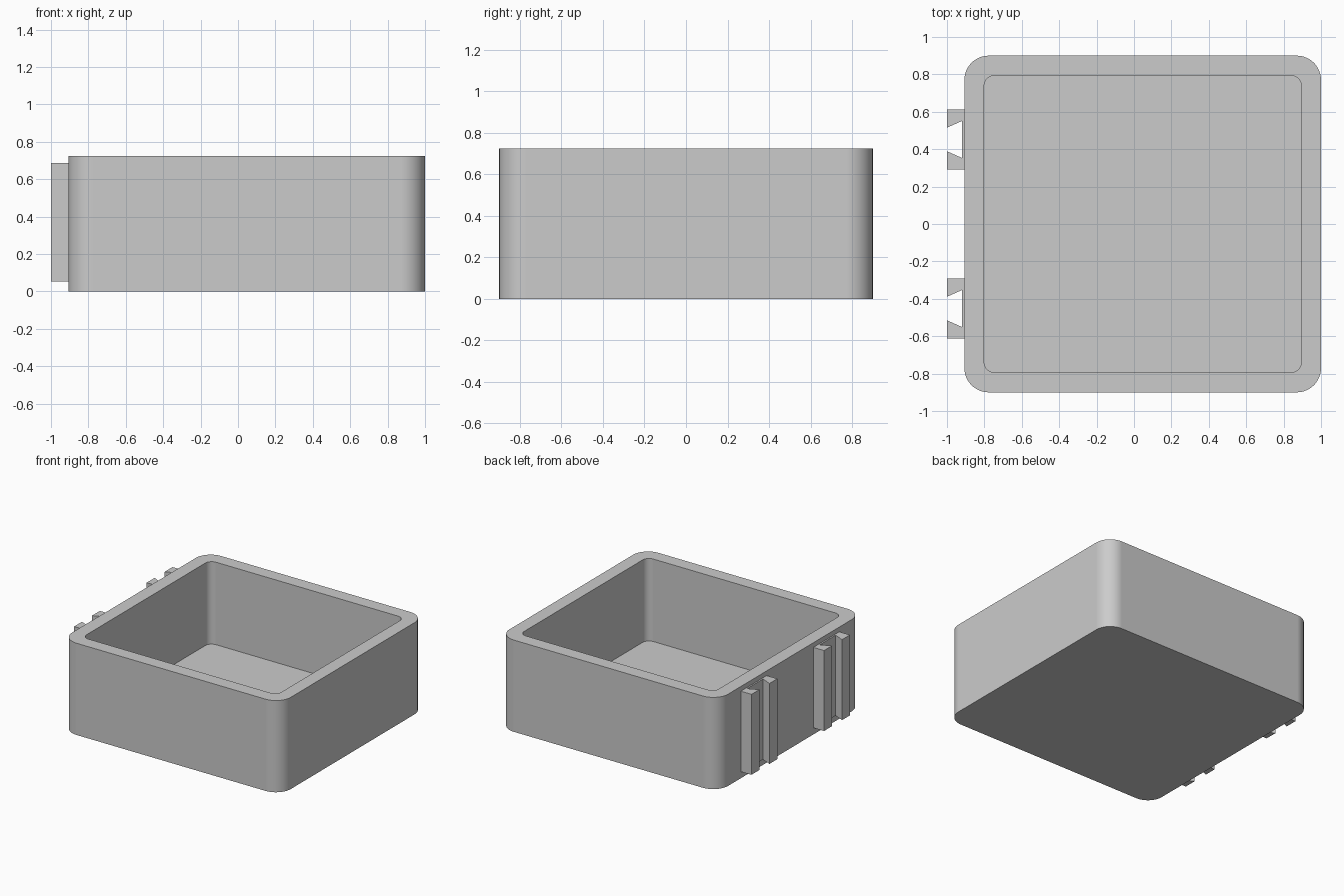
import bpy, bmesh, math
from mathutils import Vector

cube = bpy.data.objects.get("Cube")
if cube:
    bpy.data.objects.remove(cube, do_unlink=True)

grey = bpy.data.materials.new("plain grey")
grey.use_nodes = True
COLOUR = (0.6, 0.6, 0.6, 1)
grey.diffuse_color = COLOUR
grey.node_tree.nodes["Principled BSDF"].inputs["Base Color"].default_value = COLOUR

CX = 0.0465                     # box centre along x
HEIGHT, FLOOR = 0.723, 0.073


def rounded_rect(hx, hy, r, steps=12):
    """Outline of a rounded rectangle, counter-clockwise."""
    pts = []
    for k, (sx, sy) in enumerate([(1, 1), (-1, 1), (-1, -1), (1, -1)]):
        for i in range(steps + 1):
            a = (k + i / steps) * math.pi / 2
            pts.append((CX + sx * (hx - r) + r * math.cos(a),
                        sy * (hy - r) + r * math.sin(a)))
    return pts


def finish(bm, name):
    bmesh.ops.recalc_face_normals(bm, faces=bm.faces)
    mesh = bpy.data.meshes.new(name)
    bm.to_mesh(mesh)
    bm.free()
    mesh.materials.append(grey)
    obj = bpy.data.objects.new(name, mesh)
    bpy.context.collection.objects.link(obj)
    bpy.ops.object.select_all(action='DESELECT')
    obj.select_set(True)
    bpy.context.view_layer.objects.active = obj
    bpy.ops.object.shade_smooth_by_angle(angle=math.radians(30))
    # Keep the large walls evenly shaded beside the rounded corners
    weighted = obj.modifiers.new("even_walls", 'WEIGHTED_NORMAL')
    weighted.keep_sharp = True


# Open box: outer wall, rim, inner wall and floor as linked loops
bm = bmesh.new()
outer = rounded_rect(0.9535, 0.9, 0.13)
inner = rounded_rect(0.848, 0.793, 0.055)
loops = [[bm.verts.new((x, y, z)) for x, y in pts]
         for pts, z in [(outer, 0), (outer, HEIGHT), (inner, HEIGHT), (inner, FLOOR)]]
n = len(outer)
for low, high in zip(loops, loops[1:]):
    for i in range(n):
        j = (i + 1) % n
        bm.faces.new((low[i], low[j], high[j], high[i]))
bm.faces.new(loops[0])
bm.faces.new(loops[-1])
finish(bm, "open_box")


# Dovetail slot holders on the side wall, extruded upwards
def slot_holder(name, y):
    wall, base, tip = -0.907, -0.919, -1.0
    half = [(wall, 0.161), (tip, 0.161), (tip, 0.063), (base, 0.099)]
    profile = half + [(x, -d) for x, d in reversed(half)]
    bm = bmesh.new()
    face = bm.faces.new([bm.verts.new((x, y + d, 0.052)) for x, d in profile])
    up = bmesh.ops.extrude_face_region(bm, geom=[face])["geom"]
    bmesh.ops.translate(bm, vec=Vector((0, 0, 0.634)),
                        verts=[v for v in up if isinstance(v, bmesh.types.BMVert)])
    finish(bm, name)


slot_holder("back_slot_holder", 0.452)
slot_holder("front_slot_holder", -0.452)
